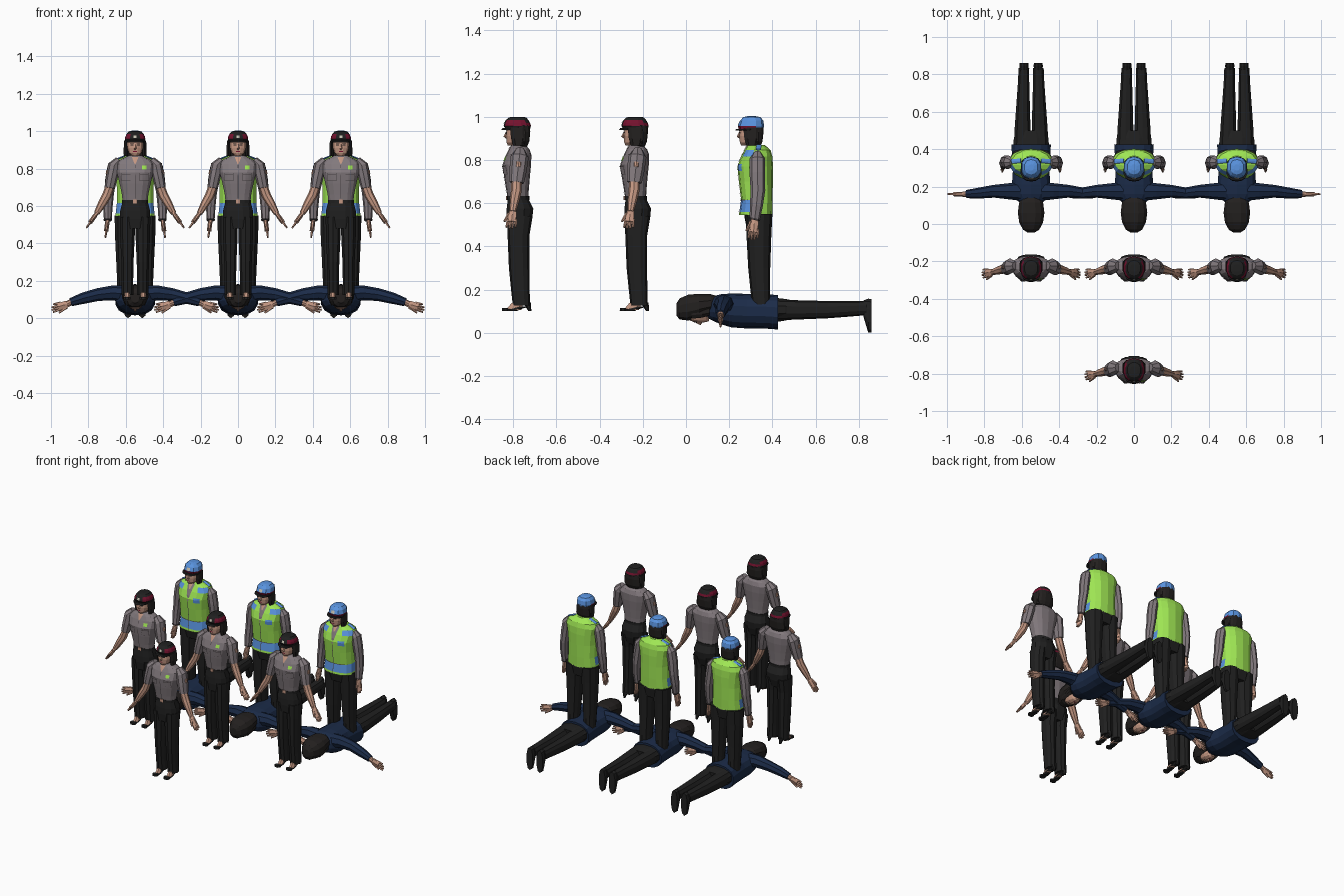
import bpy, bmesh, math
from mathutils import Vector, Matrix
from mathutils.bvhtree import BVHTree

cube = bpy.data.objects.get("Cube")
if cube:
    bpy.data.objects.remove(cube)

COLORS = {"black cloth": "202020", "dark hair": "23201F", "grey shirt": "82797D", "skin": "C49782",
          "lime vest": "A6F058", "blue trim": "5A94E0", "navy jacket": "1B2B48", "dark red": "74122E",
          "pale badge": "C9C4B4", "dark grey seam": "4A4446"}
MATS = {}
for name, code in COLORS.items():
    rgb = [int(code[i:i + 2], 16) / 255 for i in (0, 2, 4)]
    col = [((c + 0.055) / 1.055) ** 2.4 if c > 0.04 else c / 12.92 for c in rgb] + [1]
    m = bpy.data.materials.new(name)
    m.use_nodes = True
    m.diffuse_color = col
    m.node_tree.nodes["Principled BSDF"].inputs["Base Color"].default_value = col
    MATS[name] = m

parts = []   # (name, mesh) pairs of the figure being built
SIDES = ((1, "left_"), (-1, "right_"))


def finish(name, bm, color):
    """Turn a bmesh into a part; color is a name or a rule on centre and normal."""
    if len(bm.faces) > 9:
        bmesh.ops.recalc_face_normals(bm, faces=bm.faces)
    bm.normal_update()
    used = []
    for f in bm.faces:
        c = color(f.calc_center_median(), f.normal) if callable(color) else color
        if c not in used:
            used.append(c)
        f.material_index = used.index(c)
    me = bpy.data.meshes.new(name)
    bm.to_mesh(me)
    bm.free()
    for c in used:
        me.materials.append(MATS[c])
    parts.append((name, me))
    return me


def skin(name, rings, color):
    bm = bmesh.new()
    rows = [[bm.verts.new(p) for p in r] for r in rings]
    n = len(rows[0])
    for a, b in zip(rows, rows[1:]):
        for i in range(n):
            bm.faces.new((a[i], a[(i + 1) % n], b[(i + 1) % n], b[i]))
    bm.faces.new(rows[0][::-1])
    bm.faces.new(rows[-1])
    return finish(name, bm, color)


def loft(name, rows, color, n=12, dy=0, dz=0, cx=0, power=0.85):
    """Stack level ovals given as (z, half width, front y, back y, optional x)."""
    rings = []
    for z, rx, yf, yb, *x in rows:
        ring = []
        for i in range(n):
            a = math.tau * (i + 0.5) / n
            c, s = math.cos(a), math.sin(a)
            ring.append((cx + sum(x) + rx * math.copysign(abs(c) ** power, c),
                         dy + (yf + yb) / 2 + (yb - yf) / 2 * math.copysign(abs(s) ** power, s), z + dz))
        rings.append(ring)
    return skin(name, rings, color)


def tube(name, pts, color, n=8):
    """Limb along points (x, y, z, radius, optional radius along y)."""
    P = [Vector(p[:3]) for p in pts]
    rings = []
    for i, p in enumerate(pts):
        t = (P[min(i + 1, len(P) - 1)] - P[max(i - 1, 0)]).normalized()
        e1 = t.cross(Vector((0, 1, 0))).normalized()
        e2 = e1.cross(t)
        rings.append([P[i] + e1 * p[3] * math.cos(math.tau * k / n) + e2 * p[-1] * math.sin(math.tau * k / n)
                      for k in range(n)])
    return skin(name, rings, color)


def plate(name, base, corners, color, gap=0.003):
    """Thin panel draped on the front of a part; corners are (x, z)."""
    bm = bmesh.new()
    src = bmesh.new()
    src.from_mesh(base)
    tree = BVHTree.FromBMesh(src)
    a, b, c, d = [Vector(k) for k in corners]
    grid, y = [], 0
    for i in range(4):
        row = []
        for j in range(4):
            p = a.lerp(b, i / 3).lerp(d.lerp(c, i / 3), j / 3)
            hit = tree.ray_cast(Vector((p.x, -1, p.y)), Vector((0, 1, 0)))[0]
            y = hit.y if hit else y
            row.append(bm.verts.new((p.x, y - gap, p.y)))
        grid.append(row)
    for i in range(3):
        for j in range(3):
            bm.faces.new((grid[i][j], grid[i + 1][j], grid[i + 1][j + 1], grid[i][j + 1]))
    src.free()
    finish(name, bm, color)


def rect(x, z, w, h):
    return (x - w, z - h), (x + w, z - h), (x + w, z + h), (x - w, z + h)


def hand(side, wrist, way):
    """Palm, four splayed fingers and a thumb."""
    w, d, s = Vector(wrist), Vector(way).normalized(), Vector((0, -1, 0))
    tube(side + "palm", [(*(w + d * t), .012 * k, .022 * k) for t, k in ((-.01, .75), (.02, 1), (.06, 1))], "skin", 6)
    for i in range(4):
        o = s * (i - 1.5)
        tube(side + "finger", [(*(w + d * .045 + o * .011), .008), (*(w + d * (.1 - abs(i - 1.5) * .008) + o * .014), .005)], "skin", 5)
    tube(side + "thumb", [(*(w + d * .01 + s * .015), .009), (*(w + d * .055 + s * .034), .005)], "skin", 5)


def head(dy=0, dz=0, hair=1.0):
    loft("neck", [(.83, .028, -.02, .03), (.9, .026, -.025, .025)], "skin", 8, dy, dz)
    face = loft("face", [(.868, .016, -.046, 0), (.882, .034, -.052, .02), (.91, .043, -.054, .03),
                         (.94, .044, -.052, .04), (.965, .035, -.04, .035)], "skin", 12, dy, dz)
    tube("nose", [(0, dy - .05, .93 + dz, .004), (0, dy - .058, .908 + dz, .008), (0, dy - .05, .903 + dz, .005)], "skin", 5)
    for s, side in SIDES:
        plate(side + "eye", face, rect(.017 * s, .926 + dz, .008, .003), "dark hair")
        plate(side + "brow", face, rect(.017 * s, .936 + dz, .01, .0015), "dark hair")
        # side locks framing the face
        loft(side + "hair_lock", [(.866, .012, -.02, .03), (.9, .013, -.03, .04), (.95, .01, -.035, .04)],
             "dark hair", 6, dy, dz, .05 * s * hair)
    plate("mouth", face, rect(0, .891 + dz, .011, .0025), "dark red")
    loft("hair", [(.862, .045 * hair, .0, .045), (.885, .062 * hair, -.005, .055), (.93, .058 * hair, -.01, .06),
                  (.96, .054 * hair, -.03, .058), (.985, .03, -.02, .035)], "dark hair", 12, dy, dz)


def arm(name, s, pts, color):
    tube(name, [(p[0] * s, *p[1:]) for p in pts], color)


def place(spots, matrix=Matrix()):
    """Copy the collected figure to each spot, sharing its meshes."""
    for name, me in parts:
        me.transform(matrix)
        for loc in spots:
            ob = bpy.data.objects.new(name, me)
            ob.location = loc
            bpy.context.collection.objects.link(ob)
    parts.clear()


def cap_color(c, n):
    front = abs(c.x) < .015 and n.y < 0
    top = .987 if n.y < .4 else .975
    return "dark red" if .957 < c.z < top and not front else "black cloth"


# Short-sleeved officers
head()
cap = loft("cap", [(.942, .05, -.055, .058), (.958, .056, -.064, .062), (.972, .053, -.061, .058), (.985, .046, -.054, .05),
                   (.997, .036, -.04, .04), (1.0, .02, -.02, .02)], cap_color, 14)
loft("cap_brim", [(.938, .048, -.076, .02), (.947, .052, -.07, .02)], "black cloth", 14)
plate("cap_badge", cap, rect(0, .971, .008, .007), "pale badge")
shirt = loft("shirt", [(.62, .068, -.046, .05), (.66, .072, -.052, .052), (.72, .085, -.062, .057), (.78, .1, -.069, .063),
                       (.825, .105, -.052, .064), (.85, .078, -.04, .055), (.87, .033, -.028, .034)], "grey shirt", 14)
loft("belt", [(.615, .071, -.05, .055), (.632, .071, -.05, .055)], "black cloth", 14)
loft("buckle", [(.614, .012, -.054, -.04), (.634, .012, -.054, -.04)], "skin", 8)
plate("button_strip", shirt, rect(0, .73, .002, .09), "dark grey seam")
plate("badge", shirt, rect(.05, .805, .012, .01), "lime vest", gap=.006)
plate("neck_opening", shirt, ((-.003, .825), (.003, .825), (.018, .862), (-.018, .862)), "skin")
loft("hips", [(.62, .07, -.046, .052), (.575, .082, -.052, .075), (.53, .082, -.052, .07), (.48, .068, -.046, .055)], "black cloth")
for s, side in SIDES:
    plate(side + "pocket", shirt, rect(.048 * s, .755, .024, .022), "dark grey seam")
    plate(side + "pocket_face", shirt, rect(.048 * s, .755, .022, .02), "grey shirt", gap=.005)
    plate(side + "pocket_flap", shirt, rect(.048 * s, .769, .023, .002), "dark grey seam", gap=.007)
    arm(side + "sleeve", s, [(.085, .012, .845, .022), (.112, .01, .815, .034, .042), (.125, .002, .75, .031, .04),
                             (.136, -.004, .695, .028, .034)], "grey shirt")
    arm(side + "forearm", s, [(.132, -.004, .71, .024), (.152, -.006, .655, .025), (.178, -.014, .61, .022),
                              (.206, -.022, .56, .015)], "skin")
    arm(side + "sleeve_patch", s, [(.142, .006, .79, .012), (.146, .004, .768, .012)], "skin")
    hand(side, (.206 * s, -.022, .56), (.05 * s, -.008, -.07))
    loft(side + "trouser_leg", [(.54, .042, -.05, .07), (.45, .041, -.046, .055), (.3, .034, -.04, .055),
                                (.2, .032, -.03, .056), (.125, .033, -.022, .058)], "black cloth", 10, cx=.041 * s)
    loft(side + "instep", [(.106, .017, -.056, .02), (.137, .015, -.03, .03)], "skin", 8, cx=.043 * s)
    loft(side + "shoe_toe", [(.1, .02, -.073, -.04), (.114, .02, -.072, -.042)], "black cloth", 8, cx=.043 * s)
    loft(side + "shoe", [(.1, .015, -.06, .0), (.107, .018, -.06, .01), (.122, .016, .0, .058)], "black cloth", 8, cx=.043 * s)
    loft(side + "shoe_heel", [(.1, .006, .05, .064), (.14, .016, .025, .062)], "black cloth", 6, cx=.043 * s)
place([(0, -.78, 0), (-.55, -.235, 0), (0, -.235, 0), (.55, -.235, 0)])


def boots_and_legs(dz, leg_x, foot_x, bulk, depth, toe):
    rows = ((.55, .055, -.055, .07), (.45, .052, -.05, .065), (.3, .043, -.042, .06), (.2, .037, -.032, .06), (.125, .035, -.024, .06))
    for s, side in SIDES:
        loft(side + "trouser_leg", [(z, r * bulk, f * depth, b * depth, s * (foot_x + (leg_x - foot_x) * (z - .1) / .45))
                                    for z, r, f, b in rows], "black cloth", 10, dz=dz)
        loft(side + "shoe", [(.1, .024, toe, .055), (.116, .026, toe, .058), (.137, .022, -.03, .05)],
             "black cloth", 10, dz=dz, cx=foot_x * s)


def hat_color(c, n):
    if c.z < .955:
        return "dark red" if n.y < .1 else "blue trim"
    return "blue trim"


# Officers in bright vests
head(dy=-.03, hair=.85)
hat = loft("hat", [(.942, .052, -.056, .058), (.957, .055, -.06, .062), (.982, .05, -.05, .058), (.998, .036, -.035, .045), (1.003, .015, -.015, .02)],
           hat_color, 10, -.03)
loft("hat_brim", [(.936, .054, -.073, .03), (.943, .057, -.068, .03)], "black cloth", 14, -.03)
plate("hat_badge", hat, rect(0, .97, .012, .009), "pale badge")


def vest_color(c, n):
    band = .57 < c.z < .62 and n.y < .3
    yoke = .815 < c.z < .84 and abs(c.x) > .06 and n.y < -.1
    return "blue trim" if band or yoke else "lime vest"


vest = loft("vest", [(.545, .106, -.085, .07), (.56, .106, -.083, .07), (.615, .1, -.075, .071), (.7, .1, -.085, .072), (.77, .108, -.092, .073),
                     (.815, .118, -.075, .07), (.845, .102, -.058, .062), (.87, .045, -.045, .034)], vest_color, 14)
plate("shirt_front", vest, ((-.004, .755), (.004, .755), (.026, .862), (-.026, .862)), "grey shirt")
plate("neck_opening", vest, ((-.003, .83), (.003, .83), (.015, .864), (-.015, .864)), "skin", gap=.006)
plate("vest_zip", vest, rect(0, .65, .002, .1), "dark grey seam")
plate("chest_patch", vest, rect(.058, .765, .02, .016), "blue trim")
loft("hips", [(.6, .09, -.06, .06), (.54, .1, -.062, .07), (.48, .085, -.05, .06)], "black cloth")
for s, side in SIDES:
    plate(side + "belt_edge", vest, rect(.045 * s, .615, .042, .002), "dark grey seam")
    arm(side + "sleeve", s, [(.1, .0, .832, .018), (.12, .0, .805, .029, .036), (.131, .0, .74, .029, .036), (.14, .003, .66, .026, .034),
                             (.146, -.004, .59, .025, .03), (.146, -.012, .525, .021, .024)], "grey shirt")
    arm(side + "cuff", s, [(.146, -.011, .53, .023, .026), (.146, -.013, .522, .022, .025)], "dark grey seam")
    arm(side + "shoulder_strap", s, [(.055, .008, .868, .004, .012), (.105, .005, .848, .004, .012)], "blue trim")
    hand(side, (.147 * s, -.012, .525), (.012 * s, -.008, -.09))
boots_and_legs(0, .057, .062, 1, 1, -.07)
place([(x, .33, 0) for x in (-.55, 0, .55)])

# Figures lying face down with arms stretched out
head(dz=-.115)
loft("hair_crown", [(.708, .045, .0, .068), (.745, .066, -.01, .08), (.8, .073, -.03, .082), (.85, .066, -.045, .078),
                    (.89, .045, -.04, .06), (.905, .02, -.02, .035)], "dark hair", 12)
loft("jacket", [(.435, .108, -.085, .075), (.5, .104, -.08, .078), (.58, .1, -.08, .08), (.65, .105, -.075, .082),
                (.7, .105, -.06, .078), (.735, .075, -.045, .068), (.765, .035, -.03, .05)], "navy jacket", 14)
loft("hips", [(.46, .1, -.055, .065), (.4, .095, -.045, .058), (.36, .078, -.035, .05)], "black cloth")
for s, side in SIDES:
    arm(side + "sleeve", s, [(.06, .03, .685, .05, .045), (.12, .035, .685, .043, .04), (.2, .026, .685, .034, .034),
                             (.28, .006, .695, .029, .03), (.345, -.015, .7, .022, .022)], "navy jacket")
    arm(side + "wrist", s, [(.335, -.01, .7, .015), (.365, -.024, .7, .015)], "skin")
    hand(side, (.355 * s, -.022, .7), (.1 * s, -.03, 0))
boots_and_legs(-.1, .048, .038, .85, .78, -.1)
place([(x, .86, .1) for x in (-.55, 0, .55)], Matrix.Rotation(math.pi / 2, 4, 'X'))
